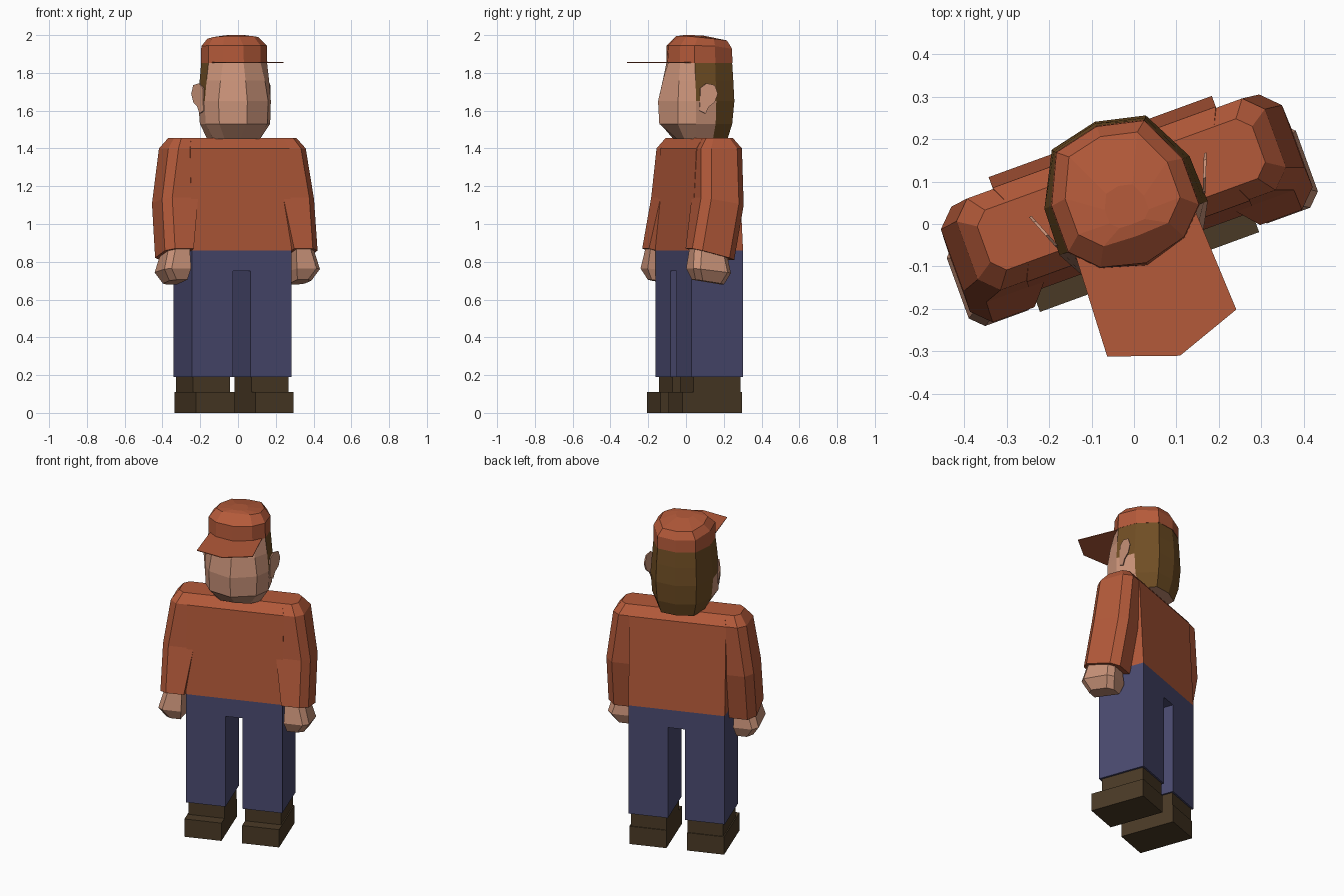
import bpy, bmesh, math
from mathutils import Matrix

if "Cube" in bpy.data.objects:
    bpy.data.objects.remove(bpy.data.objects["Cube"])

# The figure is built facing -y, then turned 20 degrees
PLACE = Matrix.Translation((-0.03, 0.07, 0)) @ Matrix.Rotation(math.radians(20), 4, 'Z')


def material(name, rgb):
    m = bpy.data.materials.new(name)
    lin = [((c / 255 + 0.055) / 1.055) ** 2.4 for c in rgb]
    m.diffuse_color = (*lin, 1)
    m.use_nodes = True
    m.node_tree.nodes["Principled BSDF"].inputs["Base Color"].default_value = m.diffuse_color
    return m


RUST = material("rust cloth", (180, 90, 58))
DENIM = material("blue denim", (74, 74, 112))
LEATHER = material("brown leather", (74, 58, 38))
HAIR = material("brown hair", (112, 78, 36))
SKIN = material("skin", (202, 147, 121))


def loft(name, rings, mats, rule=None):
    """Skin a stack of equal point rings and cap both ends."""
    bm = bmesh.new()
    vs = [[bm.verts.new(p) for p in r] for r in rings]
    n = len(rings[0])
    for a, b in zip(vs, vs[1:]):
        for i in range(n):
            j = (i + 1) % n
            bm.faces.new((a[i], a[j], b[j], b[i]))
    bm.faces.new(vs[0])
    bm.faces.new(vs[-1])
    bmesh.ops.recalc_face_normals(bm, faces=bm.faces)
    if rule:
        for f in bm.faces:
            f.material_index = rule(f.calc_center_median())
    me = bpy.data.meshes.new(name)
    bm.to_mesh(me)
    bm.free()
    for m in mats:
        me.materials.append(m)
    ob = bpy.data.objects.new(name, me)
    ob.matrix_world = PLACE
    bpy.context.collection.objects.link(ob)
    return ob


def rect(x0, x1, y0, y1, z):
    return [(x0, y0, z), (x1, y0, z), (x1, y1, z), (x0, y1, z)]


def limb_ring(s, xi, xo, yf, yb, zf, zb, c=0.042):
    """Section with a flat inner side and chamfered outer corners."""
    pts = [(xi, yf), (xo - c, yf), (xo, yf + c), (xo, yb - c), (xo - c, yb), (xi, yb)]
    return [(s * x, y, zf + (zb - zf) * (y - yf) / (yb - yf)) for x, y in pts]


def head_ring(back, half, front, z, shift=0.0, k=1.0):
    """Ten-sided outline from a half profile."""
    pts = [(0, back)] + half + [(0, front)] + [(-x, y) for x, y in reversed(half)]
    zf = z if callable(z) else (lambda y: z)
    out = []
    for x, y in pts:
        y = y * k + shift
        out.append((x * k, y, zf(y)))
    return out


# Trousers: one arch profile extruded front to back
arch = [(-.28, .19), (-.05, .19), (-.05, .75), (.05, .75),
        (.05, .19), (.28, .19), (.28, .86), (-.28, .86)]
loft("trousers", [[(x, y, z) for x, z in arch] for y in (-.145, .145)], [DENIM])

# Shirt body with bevelled shoulders
loft("shirt_body", [rect(-.28, .28, -.145, .145, .86),
                    rect(-.28, .28, -.118, .118, 1.40),
                    rect(-.26, .26, -.075, .075, 1.455)], [RUST])

for s, side in ((-1, "right"), (1, "left")):
    # Boots: ankle block over a longer sole block
    xs = sorted((s * .06, s * .275))
    loft(side + "_boot_sole", [rect(*xs, -.195, .14, z) for z in (0, .11)], [LEATHER])
    xs = sorted((s * .06, s * .268))
    loft(side + "_boot_ankle", [rect(*xs, -.13, .135, z) for z in (.11, .19)], [LEATHER])

    # Sleeve, bent forward at the elbow
    loft(side + "_sleeve", [
        limb_ring(s, .22, .345, -.075, .075, 1.455, 1.455, .03),
        limb_ring(s, .22, .387, -.115, .115, 1.40, 1.40),
        limb_ring(s, .24, .428, -.130, .110, 1.14, 1.10),
        limb_ring(s, .283, .43, -.180, .056, .87, .81)], [RUST])

    # Hand
    loft(side + "_hand", [
        limb_ring(s, .30, .41, -.165, .02, .87, .83, .03),
        limb_ring(s, .298, .438, -.182, .03, .765, .74, .03),
        limb_ring(s, .31, .40, -.155, .005, .705, .68, .03)], [SKIN])

    # Ear: thin plate slanting out from the head
    ear = [(.15, 1.72), (.45, 1.745), (.85, 1.735), (1, 1.69),
           (.85, 1.645), (.55, 1.62), (.4, 1.585), (.1, 1.6)]
    loft(side + "_ear", [[(s * (.176 + .04 * t + d), -.076 + .10 * t, z) for t, z in ear]
                         for d in (0, .007)], [SKIN])

# Head: skin in front, hair behind and above the ears
top_half = [(.11, .145), (.164, .03), (.164, -.085), (.105, -.145)]
mid_half = [(.118, .155), (.182, .03), (.186, -.085), (.14, -.17)]
jaw_half = [(.112, .145), (.172, .03), (.182, -.085), (.135, -.17)]
chin_half = [(.095, .125), (.13, .03), (.13, -.07), (.085, -.115)]


def head_colour(c):
    if c.y > .03 and c.z > 1.455:
        return 1
    return 1 if c.z > 1.68 and c.y > -.06 and abs(c.x) > .1 else 0


loft("head", [head_ring(.145, chin_half, -.125, 1.45),
              head_ring(.17, jaw_half, -.225, 1.53),
              head_ring(.182, mid_half, -.232, 1.65),
              head_ring(.178, [(.115, .15), (.173, .03), (.176, -.085), (.125, -.16)], -.205, 1.76),
              head_ring(.168, top_half, -.172, 1.86)],
     [SKIN, HAIR], head_colour)

# Cap: upright band, sloped crown and small raised top
loft("cap", [head_ring(.17, top_half, -.176, 1.853, k=1.01),
             head_ring(.17, top_half, -.172, lambda y: 1.945 - .12 * max(y, 0)),
             head_ring(.17, top_half, -.15, lambda y: 1.984 - .1 * y, .012, .78),
             head_ring(.17, top_half, -.15, lambda y: 2.0 - .04 * max(y + .06, 0), -.03, .3)],
     [RUST])

# Cap brim: thin pointed plate
brim = [(-.15, -.08), (-.162, -.348), (0, -.405), (.162, -.348), (.15, -.08)]
loft("cap_brim", [[(x, y, z) for x, y in brim] for z in (1.853, 1.857)], [RUST])
